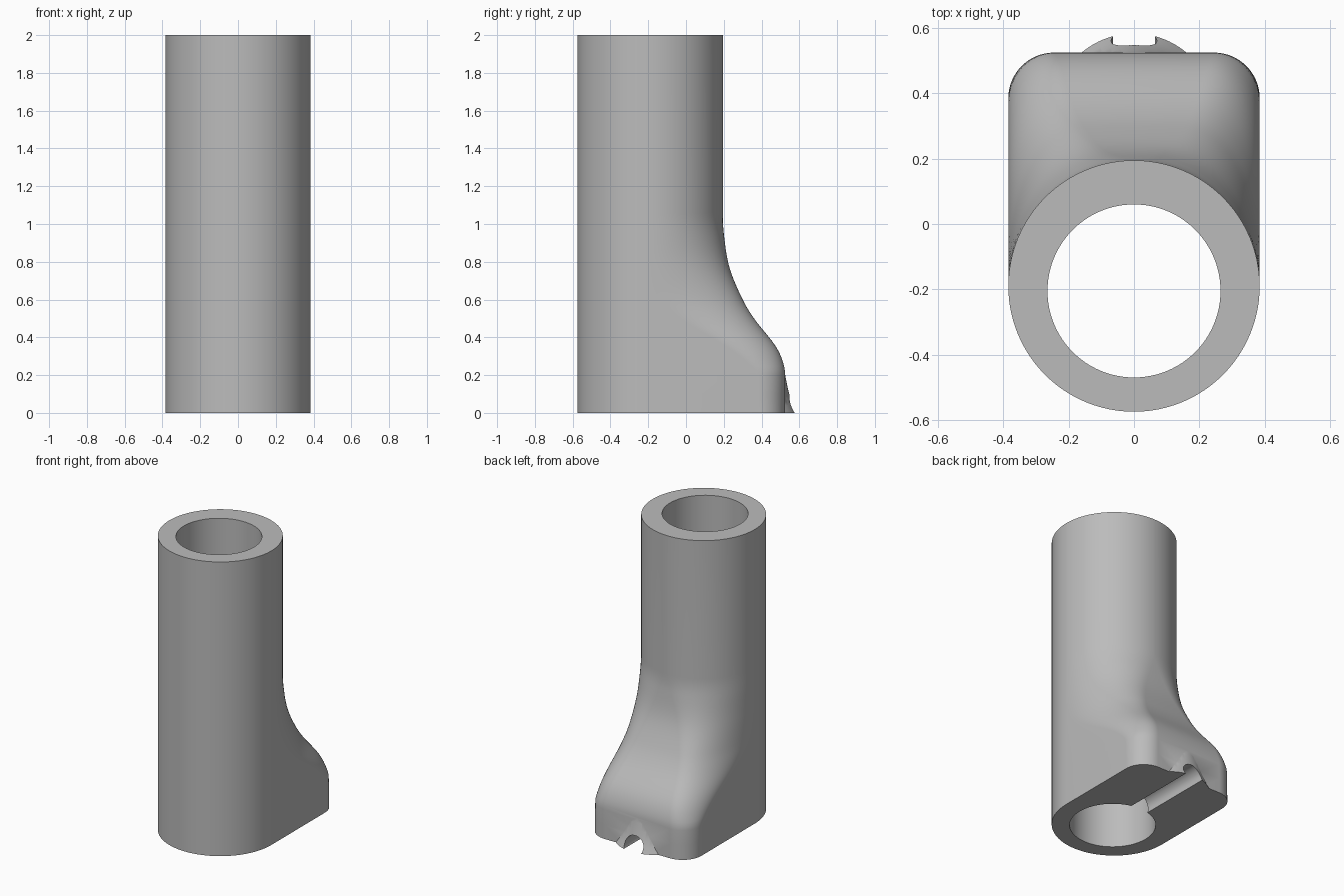
import bpy, bmesh, math
from mathutils import Matrix, Vector

cube = bpy.data.objects.get("Cube")
if cube:
    bpy.data.objects.remove(cube, do_unlink=True)

R, BORE, CY, TOP = 0.385, 0.265, -0.19, 2.0

grey = bpy.data.materials.new("plain grey")
grey.use_nodes = True
colour = (0.5, 0.5, 0.5, 1)
grey.diffuse_color = colour
grey.node_tree.nodes["Principled BSDF"].inputs["Base Color"].default_value = colour


def make_object(name, bm):
    bmesh.ops.recalc_face_normals(bm, faces=bm.faces)
    mesh = bpy.data.meshes.new(name)
    bm.to_mesh(mesh)
    bm.free()
    mesh.materials.append(grey)
    ob = bpy.data.objects.new(name, mesh)
    bpy.context.collection.objects.link(ob)
    return ob


def loft(name, rings):
    """Skin a stack of equal-length closed rings and cap both ends."""
    bm = bmesh.new()
    rows = [[bm.verts.new(p) for p in ring] for ring in rings]
    n = len(rows[0])
    for a, b in zip(rows, rows[1:]):
        for i in range(n):
            j = (i + 1) % n
            bm.faces.new((a[i], a[j], b[j], b[i]))
    bm.faces.new(rows[0][::-1])
    bm.faces.new(rows[-1])
    return make_object(name, bm)


def cylinder(name, radius, length, matrix):
    bm = bmesh.new()
    bmesh.ops.create_cone(bm, cap_ends=True, segments=96, radius1=radius,
                          radius2=radius, depth=length, matrix=matrix)
    return make_object(name, bm)


def combine(target, tool, operation):
    mod = target.modifiers.new(operation.lower(), "BOOLEAN")
    mod.object, mod.operation, mod.solver = tool, operation, "EXACT"
    bpy.context.view_layer.objects.active = target
    bpy.ops.object.modifier_apply(modifier=mod.name)
    bpy.data.objects.remove(tool, do_unlink=True)


# Height, back edge, corner radius across, corner radius front to back
KEYS = [(0, .525, .14, .14), (.2, .525, .14, .15), (.28, .51, .15, .2),
        (.36, .47, .165, .27), (.5, .36, .2, .39), (.6, .3, .23, .44),
        (.77, .23, .29, .415), (.95, .2, .36, .388), (1.06, .195, R, R),
        (TOP, .195, R, R)]


def section_at(z):
    """Smoothly interpolate the key sections."""
    k = max(i for i in range(len(KEYS) - 1) if KEYS[i][0] <= z)
    a, b = KEYS[k], KEYS[k + 1]
    h = b[0] - a[0]
    t = (z - a[0]) / h

    def slope(i, c):
        if i <= 1 or i >= len(KEYS) - 2:
            return 0
        return (KEYS[i + 1][c] - KEYS[i - 1][c]) / (KEYS[i + 1][0] - KEYS[i - 1][0])

    return [(1 + 2 * t) * (1 - t) ** 2 * a[c] + t * t * (3 - 2 * t) * b[c]
            + h * t * (1 - t) * ((1 - t) * slope(k, c) - t * slope(k + 1, c))
            for c in (1, 2, 3)]


def body_ring(z):
    back, rx, ry = section_at(z)
    ry = min(ry, back - CY)
    ring = []
    for i in range(49):                      # round front
        a = math.pi * (1 + i / 48)
        ring.append((R * math.cos(a), CY + R * math.sin(a), z))
    for side in (1, -1):                     # two back corners
        for i in range(25):
            a = math.pi / 2 * (i / 24 if side > 0 else 1 - i / 24)
            x = R - rx + rx * math.cos(a)
            y = back - ry + ry * math.sin(a)
            # tiny offset keeps neighbouring points distinct
            ring.append((side * max(x, 1e-4), max(y, CY + 1e-4), z))
    return ring


# Tube blending down into the rounded foot
levels = [0, .1, .2] + [.2 + .86 * i / 36 for i in range(1, 37)] + [TOP]
body = loft("tube_with_foot", [body_ring(z) for z in levels])

# Flared lip behind the foot
flare_profile = [(0, .2486), (.04, .231), (.08, .217), (.13, .204),
                 (.18, .194), (.23, .185)]
flare = loft("flared_lip", [
    [(r * math.cos(math.tau * i / 96), .335 + r * math.sin(math.tau * i / 96), z)
     for i in range(96)] for z, r in flare_profile])
combine(body, flare, "UNION")

# Through bore and the channel under the foot
bore = cylinder("bore_cutter", BORE, 3, Matrix.Translation((0, CY - .015, 1)))
combine(body, bore, "DIFFERENCE")
channel = cylinder("channel_cutter", .07, .9,
                   Matrix.Translation((0, .35, .027)) @ Matrix.Rotation(math.pi / 2, 4, "X"))
combine(body, channel, "DIFFERENCE")

# Smooth shading with crisp rims
bpy.ops.object.select_all(action="DESELECT")
body.select_set(True)
bpy.context.view_layer.objects.active = body
bpy.ops.object.shade_smooth_by_angle(angle=math.radians(35))
